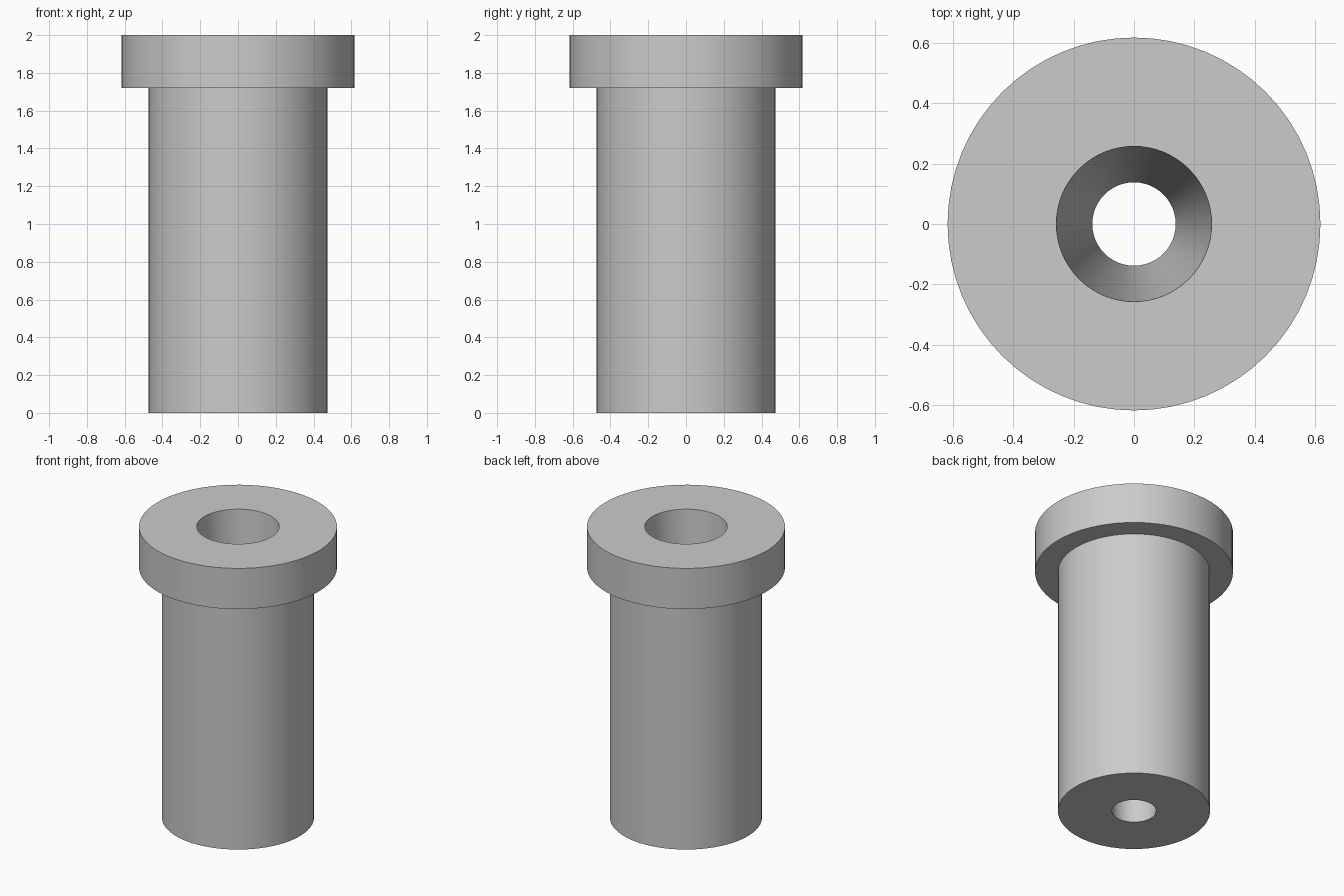
import bpy
import bmesh
from math import tau

cube = bpy.data.objects.get("Cube")
if cube:
    bpy.data.objects.remove(cube, do_unlink=True)

SEGMENTS = 64

# Plain grey material
grey = bpy.data.materials.new("light_grey")
grey.use_nodes = True
colour = (0.6, 0.6, 0.6, 1)
grey.diffuse_color = colour
grey.node_tree.nodes["Principled BSDF"].inputs["Base Color"].default_value = colour


def lathe(name, profile):
    """Spin a closed (radius, height) profile around the z axis."""
    bm = bmesh.new()
    points = [bm.verts.new((r, 0, z)) for r, z in profile]
    edges = [bm.edges.new((a, b)) for a, b in zip(points, points[1:] + points[:1])]
    bmesh.ops.spin(bm, geom=points + edges, cent=(0, 0, 0), axis=(0, 0, 1),
                   angle=tau, steps=SEGMENTS, use_duplicate=False)
    bmesh.ops.remove_doubles(bm, verts=bm.verts[:], dist=0.0001)
    bmesh.ops.recalc_face_normals(bm, faces=bm.faces[:])
    mesh = bpy.data.meshes.new(name)
    bm.to_mesh(mesh)
    bm.free()
    mesh.materials.append(grey)
    obj = bpy.data.objects.new(name, mesh)
    bpy.context.collection.objects.link(obj)
    return obj


# Flanged sleeve with a tapered bore running right through
sleeve = lathe("flanged_sleeve", [
    (0.138, 0), (0.474, 0), (0.474, 1.72),
    (0.617, 1.72), (0.617, 2), (0.257, 2),
])

bpy.ops.object.select_all(action="DESELECT")
sleeve.select_set(True)
bpy.context.view_layer.objects.active = sleeve
bpy.ops.object.shade_smooth_by_angle()
